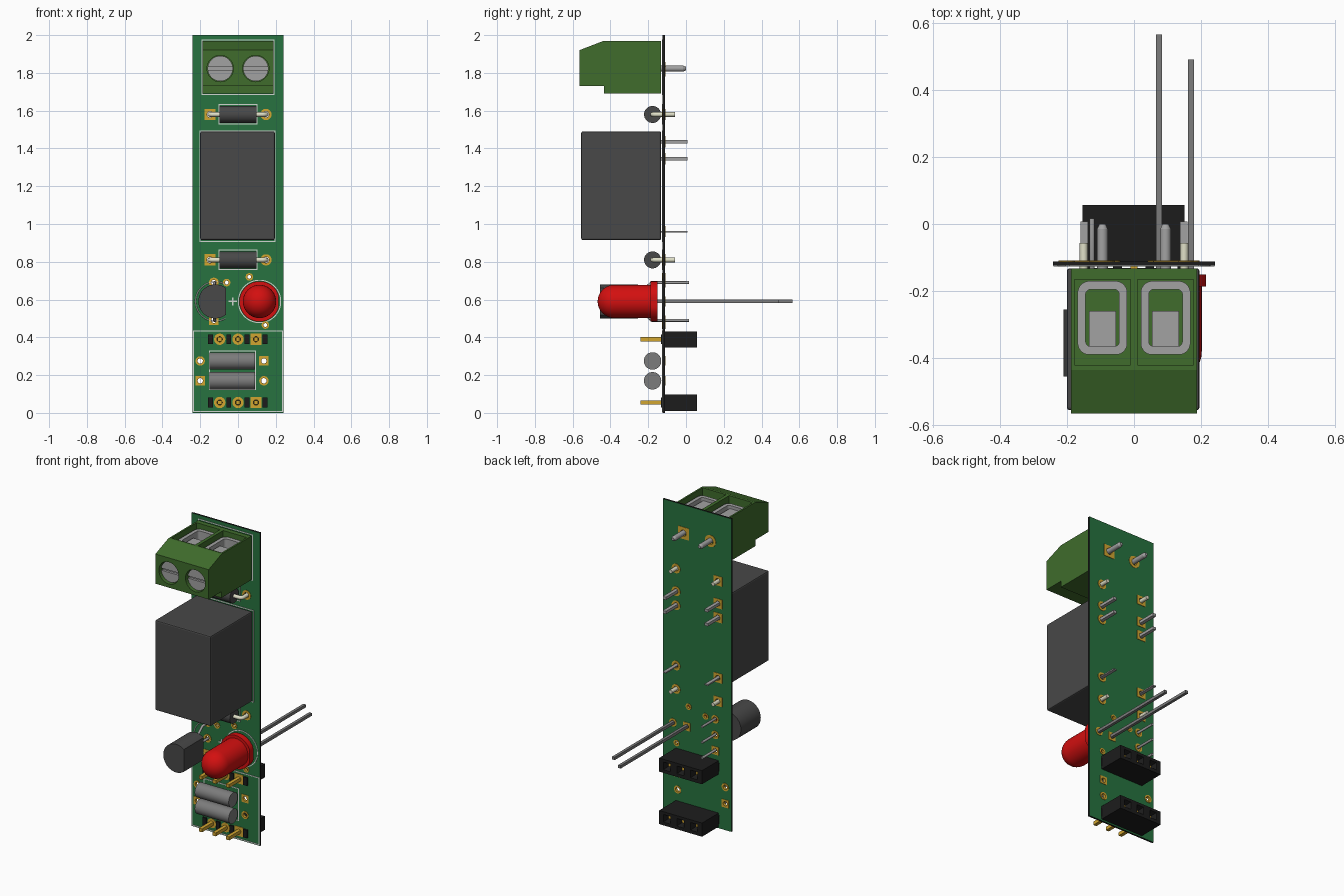
import bpy, bmesh, math
from mathutils import Vector, Matrix

if "Cube" in bpy.data.objects:
    bpy.data.objects.remove(bpy.data.objects["Cube"])

def mat(name, *c):
    m = bpy.data.materials.new(name)
    m.diffuse_color = (*c, 1)
    m.use_nodes = True
    m.node_tree.nodes["Principled BSDF"].inputs["Base Color"].default_value = m.diffuse_color
    return m

GREEN = mat("board_green", .02, .17, .05)
BLOCK = mat("block_green", .05, .15, .025)
BLACK = mat("black", .012, .012, .012)
DARK = mat("dark_grey", .065, .065, .065)
RED = mat("red", .65, .005, .005)
GOLD = mat("gold", .65, .38, .03)
CREAM = mat("cream", .75, .75, .58)
GREY = mat("mid_grey", .2, .2, .2)
STEEL = mat("steel", .36, .36, .36)
WHITE = mat("print_white", .65, .68, .65)

def finish(name, bm, m=None, smooth=False):
    bmesh.ops.recalc_face_normals(bm, faces=bm.faces)
    me = bpy.data.meshes.new(name)
    bm.to_mesh(me)
    bm.free()
    ob = bpy.data.objects.new(name, me)
    bpy.context.collection.objects.link(ob)
    if m:
        me.materials.append(m)
    if smooth:
        activate(ob)
        bpy.ops.object.shade_smooth_by_angle(angle=math.radians(35))
    return ob

def activate(ob):
    bpy.ops.object.select_all(action='DESELECT')
    ob.select_set(True)
    bpy.context.view_layer.objects.active = ob

def add_box(bm, x0, x1, y0, y1, z0, z1):
    M = Matrix.Translation(((x0+x1)/2, (y0+y1)/2, (z0+z1)/2)) @ Matrix.Diagonal((x1-x0, y1-y0, z1-z0, 1))
    bmesh.ops.create_cube(bm, size=1, matrix=M)

def box(name, *args, m=None):
    bm = bmesh.new()
    add_box(bm, *args)
    return finish(name, bm, m)

def add_cyl(bm, p, q, r, r2=None, seg=24):
    p, q = Vector(p), Vector(q)
    d = q - p
    M = Matrix.Translation((p+q)/2) @ d.to_track_quat('Z', 'Y').to_matrix().to_4x4() @ Matrix.Rotation(math.pi/4, 4, 'Z')
    bmesh.ops.create_cone(bm, cap_ends=True, segments=seg, radius1=r, radius2=r if r2 is None else r2, depth=d.length, matrix=M)

def cyl(name, p, q, r, m=None, seg=24):
    bm = bmesh.new()
    add_cyl(bm, p, q, r, seg=seg)
    return finish(name, bm, m, True)

def cut(ob, bm):
    c = finish("cutter", bm)
    c.hide_render = True
    mod = ob.modifiers.new("cut", 'BOOLEAN')
    mod.object, mod.operation, mod.solver = c, 'DIFFERENCE', 'EXACT'
    activate(ob)
    bpy.ops.object.modifier_apply(modifier="cut")
    bpy.data.objects.remove(c)

def rrect(cx, cy, w, h, r, n=6):
    pts = []
    for k, (sx, sy) in enumerate(((1, 1), (-1, 1), (-1, -1), (1, -1))):
        for i in range(n):
            a = (k + (i + .5)/n) * math.pi/2
            pts.append((cx + sx*(w/2 - r) + r*math.cos(a), cy + sy*(h/2 - r) + r*math.sin(a)))
    return pts

def add_ring(bm, outer, inner, a, b, axis='Y'):
    pos = (lambda p, t: (p[0], t, p[1])) if axis == 'Y' else (lambda p, t: (p[0], p[1], t))
    L = [[bm.verts.new(pos(p, t)) for p in pts] for pts, t in ((outer, a), (outer, b), (inner, b), (inner, a))]
    n = len(outer)
    for k in range(4):
        A, B = L[k], L[(k+1) % 4]
        for i in range(n):
            j = (i+1) % n
            bm.faces.new((A[i], A[j], B[j], B[i]))

def frame(name, x0, x1, z0, z1, w=.006):
    bm = bmesh.new()
    cx, cz, W, H = (x0+x1)/2, (z0+z1)/2, x1-x0, z1-z0
    add_ring(bm, rrect(cx, cz, W, H, .002, 1), rrect(cx, cz, W-2*w, H-2*w, .001, 1), -.1265, -.123)
    return finish(name, bm, WHITE)

def wire(name, pts, r, m=None):
    cu = bpy.data.curves.new(name, 'CURVE')
    cu.dimensions, cu.bevel_depth, cu.bevel_resolution, cu.use_fill_caps = '3D', r, 2, True
    sp = cu.splines.new('POLY')
    sp.points.add(len(pts)-1)
    for s, p in zip(sp.points, pts):
        s.co = (*p, 1)
    ob = bpy.data.objects.new(name, cu)
    bpy.context.collection.objects.link(ob)
    if m:
        cu.materials.append(m)
    activate(ob)
    bpy.ops.object.convert(target='MESH')
    bpy.ops.object.shade_smooth_by_angle(angle=math.radians(50))

def prism(name, pts, fn, vec, m, smooth=False):
    bm = bmesh.new()
    f = bm.faces.new([bm.verts.new(fn(*p)) for p in pts])
    r = bmesh.ops.extrude_face_region(bm, geom=[f])
    bmesh.ops.translate(bm, vec=vec, verts=[v for v in r['geom'] if isinstance(v, bmesh.types.BMVert)])
    return finish(name, bm, m, smooth)

# plated holes: x, z, pad radius, hole radius, square?
holes = [(s*.095, 1.82, .038, .02, s > 0) for s in (-1, 1)]
holes += [(s*.148, z, .03, .016, s < 0) for s in (-1, 1) for z in (1.58, 1.435, 1.345, .96, .81)]
holes += [(-.128, z, .026, .014, z == .49) for z in (.49, .59, .69)]
holes += [(-.06, .69, .02, .01, 0), (.06, .72, .02, .01, 0), (.145, .465, .02, .01, 0)]
holes += [(.073, .59, .026, .014, 1), (.17, .59, .026, .014, 0)]
holes += [(x, z, .03, .014, x > .05) for x in (-.097, 0, .095) for z in (.39, .055)]
holes += [(x, z, .025, .014, (x > 0) == (z > .2)) for x in (-.2, .137) for z in (.275, .17)]

# circuit board with dark edges
board = box("circuit_board", -.242, .242, -.124, -.112, 0, 2, m=GREEN)
board.data.materials.append(BLACK)
for p in board.data.polygons:
    p.material_index = 0 if abs(p.normal.y) > .5 else 1
drill, pads = bmesh.new(), bmesh.new()
for x, z, R, r, sq in holes:
    add_cyl(drill, (x, -.2, z), (x, 0, z), r + .004)
    add_ring(pads, rrect(x, z, 2*R, 2*R, .002 if sq else R), rrect(x, z, 2*r, 2*r, r), -.1265, -.1095)
cut(board, drill)
finish("solder_pads", pads, GOLD)

# printed outlines
frame("terminal_outline", -.195, .195, 1.682, 1.978)
frame("relay_outline", -.205, .2, .905, 1.495)
frame("header_outline", -.24, .24, .004, .437)
for z in (.81, 1.58):
    frame("diode_outline", -.105, .105, z-.055, z+.055)
frame("resistor_outline", -.155, .095, .12, .33)
for dx, dz in ((.022, .004), (.004, .022)):
    box("plus_mark", -.028-dx, -.028+dx, -.1265, -.123, .59-dz, .59+dz, m=WHITE)
bm = bmesh.new()
add_ring(bm, rrect(.114, .59, .23, .23, .115, 10), rrect(.114, .59, .22, .22, .11, 10), -.1265, -.123)
finish("lamp_outline", bm, WHITE)
arc = [(-.12 + .105*math.cos(a), -.124, .59 + .105*math.sin(a))
       for a in (math.radians(60 + 15*i) for i in range(17))]
wire("transistor_outline", arc, .003, WHITE)

# screw terminal block
prof = [(-.133, 1.69), (-.435, 1.69), (-.435, 1.73), (-.565, 1.73), (-.565, 1.92), (-.435, 1.97), (-.133, 1.97)]
block = prism("terminal_block", prof, lambda y, z: (-.188, y, z), (.376, 0, 0), BLOCK)
c = bmesh.new()
for s in (-1, 1):
    x = s*.094
    add_box(c, x-.083, x+.083, -.42, -.165, 1.85, 2.1)
    add_cyl(c, (x, -.6, 1.823), (x, -.51, 1.823), .07, seg=32)
cut(block, c)
for s in (-1, 1):
    x = s*.094
    screw = cyl("terminal_screw", (x, -.545, 1.823), (x, -.505, 1.823), .067, STEEL, 32)
    c = bmesh.new()
    add_box(c, x-.08, x+.08, -.6, -.53, 1.816, 1.83)
    cut(screw, c)
    bm = bmesh.new()
    add_ring(bm, rrect(x, -.28, .148, .22, .035), rrect(x, -.28, .1, .17, .015), 1.845, 1.94, 'Z')
    finish("wire_clamp", bm, STEEL, True)
    box("clamp_screw_end", x-.04, x+.04, -.37, -.26, 1.845, 1.92, m=STEEL)
    bm = bmesh.new()
    add_cyl(bm, (x, -.14, 1.823), (x, -.015, 1.823), .016)
    add_cyl(bm, (x, -.015, 1.823), (x, 0, 1.823), .016, .009)
    finish("terminal_pin", bm, STEEL, True)

# relay and its pins
relay = box("relay_body", -.2, .195, -.555, -.132, .915, 1.49, m=DARK)
bv = relay.modifiers.new("bevel", 'BEVEL')
bv.width, bv.segments = .008, 2
for x in (-.148, .148):
    for z in (1.435, 1.345, .96):
        h = .004 if z < 1 else .009
        box("relay_pin", x-.011, x+.011, -.14, .007, z-h, z+h, m=STEEL)

# diodes with bent leads
for z in (.81, 1.58):
    cyl("diode_body", (-.097, -.177, z), (.097, -.177, z), .045, DARK, 32)
    for s in (-1, 1):
        bend = [(s*(.13 + .02*math.sin(a)), -.157 - .02*math.cos(a), z) for a in (math.pi/8*i for i in range(5))]
        wire("diode_lead", [(s*.09, -.177, z)] + bend + [(s*.15, -.057, z)], .0125, CREAM)

# half-round transistor with spread legs
a0 = math.radians(52)
dee = [(-.12 + .09*math.cos(a), .59 + .09*math.sin(a))
       for a in (a0 + (2*math.pi - 2*a0)*i/28 for i in range(29))]
prism("transistor_body", dee, lambda x, z: (x, -.455, z), (0, .2, 0), DARK, True)
for k in (-1, 0, 1):
    wire("transistor_leg", [(-.125, -.27, .59 + k*.05), (-.125, -.24, .59 + k*.05), (-.125, -.18, .59 + k*.1),
                            (-.125, .017, .59 + k*.1)], .008, STEEL)

# red lamp, turned profile with a flat on the flange
prof = [(0, -.15), (.107, -.15), (.107, -.187), (.088, -.187)]
prof += [(.088*math.cos(t), -.38 - .088*math.sin(t)) for t in (math.pi/16*i for i in range(9))]
bm = bmesh.new()
vs = [bm.verts.new((r, y, 0)) for r, y in prof]
es = [bm.edges.new(e) for e in zip(vs, vs[1:])]
bmesh.ops.spin(bm, geom=vs + es, cent=(0, 0, 0), axis=(0, 1, 0), angle=2*math.pi, steps=40)
bmesh.ops.remove_doubles(bm, verts=bm.verts, dist=1e-4)
for v in bm.verts:
    v.co.x = min(v.co.x, .1)
bmesh.ops.translate(bm, vec=(.114, 0, .59), verts=bm.verts)
finish("lamp", bm, RED, True)
for x, y in ((.075, .565), (.17, .49)):
    box("lamp_leg", x-.009, x+.009, -.16, y, .581, .599, m=GREY)

# resistors
for z in (.17, .275):
    cyl("resistor", (-.15, -.177, z), (.09, -.177, z), .046, GREY, 32)

# socket headers on the back, gold pins through to the front
for z in (.39, .055):
    sock = box("socket_header", -.153, .15, -.112, .057, z-.045, z+.042, m=BLACK)
    c = bmesh.new()
    for x in (-.097, 0, .095):
        add_cyl(c, (x, .06, z), (x, .015, z), .036, .016, seg=4)
    cut(sock, c)
    for x in (-.097, 0, .095):
        box("header_pin", x-.011, x+.011, -.24, -.1, z-.011, z+.011, m=GOLD)
        box("socket_contact", x-.01, x+.01, -.05, .025, z-.01, z+.01, m=GOLD)
    for x in (-.146, -.049, .047, .143):
        box("header_standoff", x-.013, x+.013, -.133, -.11, z-.026, z+.026, m=BLACK)
